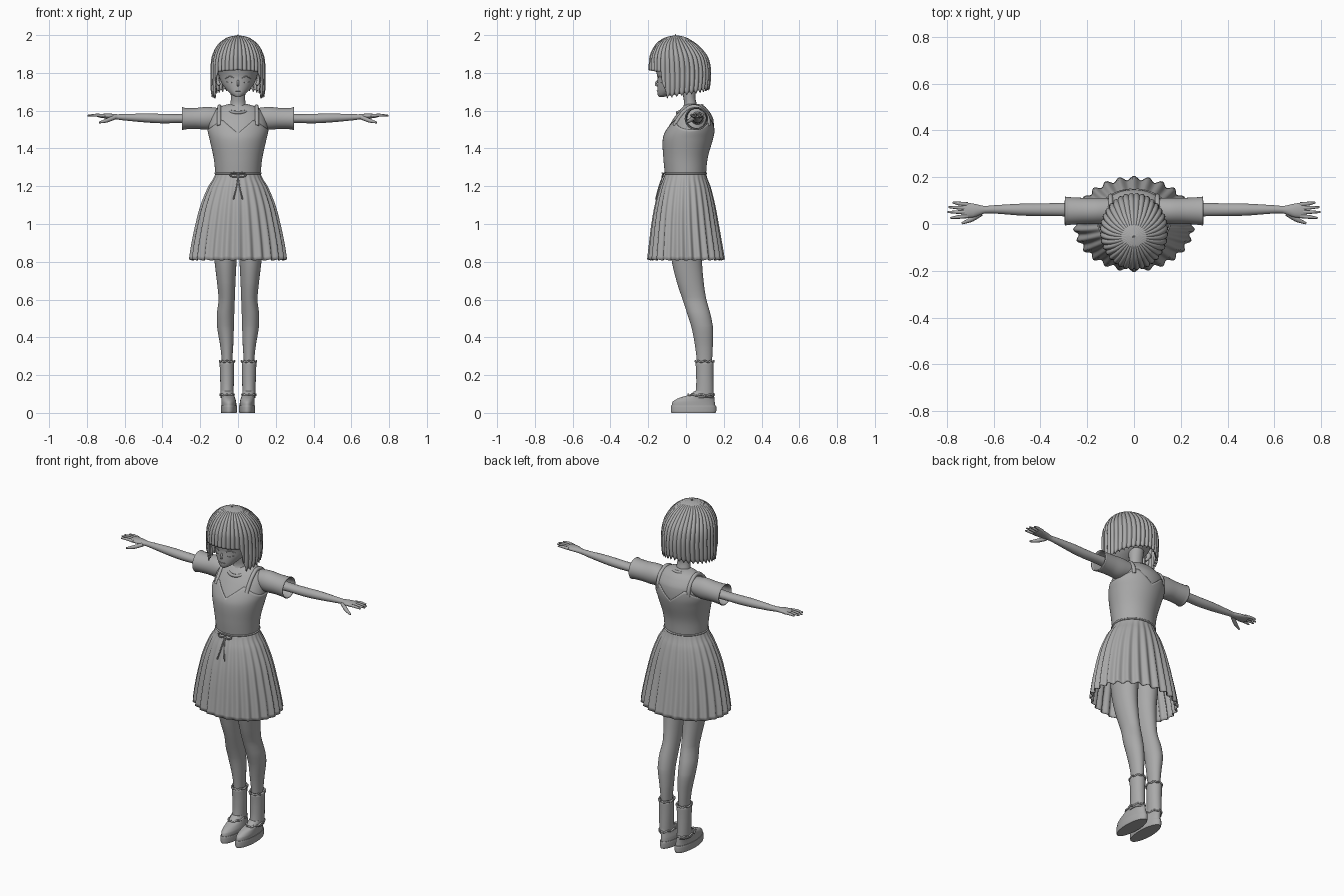
import bpy, bmesh
from math import sin, cos, pi, asin, radians
from mathutils import Vector

if "Cube" in bpy.data.objects:
    bpy.data.objects.remove(bpy.data.objects["Cube"])

grey = bpy.data.materials.new("plain_grey")
grey.use_nodes = True
grey.diffuse_color = (0.4, 0.4, 0.4, 1)
grey.node_tree.nodes["Principled BSDF"].inputs["Base Color"].default_value = (0.4, 0.4, 0.4, 1)


def interp(table, t):
    """Smooth value of a table whose first column is the sorted key."""
    rows = sorted(table)
    t = min(max(t, rows[0][0]), rows[-1][0])
    i = max(k for k in range(len(rows) - 1) if rows[k][0] <= t)
    p, q = rows[i], rows[i + 1]
    before, after = rows[max(i - 1, 0)], rows[min(i + 2, len(rows) - 1)]
    d = q[0] - p[0]
    u = (t - p[0]) / d
    out = []
    for k in range(1, len(p)):
        m0 = (q[k] - before[k]) / (q[0] - before[0]) * d
        m1 = (after[k] - p[k]) / (after[0] - p[0]) * d
        out.append((2*u**3 - 3*u**2 + 1) * p[k] + (u**3 - 2*u**2 + u) * m0
                   + (3*u**2 - 2*u**3) * q[k] + (u**3 - u**2) * m1)
    return out


def surf(table, a, t, grow=0.0):
    """Point on a loft: angle a from the front, height t."""
    c, r, front, back = interp(table, t)
    half = (back - front) / 2 + grow
    return Vector((c + (r + grow) * sin(a), (front + back) / 2 - half * cos(a), t))


def finish(ob, angle=40):
    ob.data.materials.append(grey)
    bpy.ops.object.select_all(action='DESELECT')
    ob.select_set(True)
    bpy.context.view_layer.objects.active = ob
    bpy.ops.object.shade_smooth_by_angle(angle=radians(angle))
    return ob


def grid(name, rows, cap=True, solid=0, mirror=False, angle=40):
    """Skin closed rows of points into one object."""
    bm = bmesh.new()
    rings = [[bm.verts.new(p) for p in row] for row in rows]
    for lo, hi in zip(rings, rings[1:]):
        for j in range(len(lo)):
            k = (j + 1) % len(lo)
            bm.faces.new((lo[j], lo[k], hi[k], hi[j]))
    if cap:
        bm.faces.new(rings[0])
        bm.faces.new(rings[-1])
    bmesh.ops.remove_doubles(bm, verts=bm.verts, dist=0.0003)
    bmesh.ops.recalc_face_normals(bm, faces=bm.faces)
    me = bpy.data.meshes.new(name)
    bm.to_mesh(me)
    bm.free()
    ob = bpy.data.objects.new(name, me)
    bpy.context.collection.objects.link(ob)
    finish(ob, angle)
    if solid:
        m = ob.modifiers.new("thickness", 'SOLIDIFY')
        m.thickness, m.offset = solid, -1
    if mirror:
        ob.modifiers.new("mirror", 'MIRROR')
    return ob


def loft(name, table, n=32, steps=24, sideways=False, **kw):
    keys = [row[0] for row in table]
    lo, hi = min(keys), max(keys)
    ts = sorted({lo + (hi - lo) * i / steps for i in range(steps + 1)} | set(keys))
    rows = [[surf(table, 2 * pi * j / n, t) for j in range(n)] for t in ts]
    if sideways:
        rows = [[Vector((p.z, p.y, p.x)) for p in row] for row in rows]
    return grid(name, rows, **kw)


def tube(name, points, radii, closed=False):
    cu = bpy.data.curves.new(name, 'CURVE')
    cu.dimensions, cu.bevel_depth, cu.bevel_resolution = '3D', 1, 2
    cu.use_fill_caps, cu.resolution_u = True, 6
    sp = cu.splines.new('BEZIER')
    sp.bezier_points.add(len(points) - 1)
    sp.use_cyclic_u = closed
    for bp, p, r in zip(sp.bezier_points, points, radii):
        bp.co, bp.radius = p, r
        bp.handle_left_type = bp.handle_right_type = 'AUTO'
    ob = bpy.data.objects.new(name, cu)
    bpy.context.collection.objects.link(ob)
    cu.materials.append(grey)
    return ob


# Table columns: height, centre, half width, front y, back y
TORSO = [(1.25, 0, .113, -.105, .1), (1.35, 0, .124, -.115, .11), (1.45, 0, .146, -.118, .138),
         (1.5, 0, .156, -.1, .147), (1.56, 0, .148, -.065, .143), (1.6, 0, .125, -.035, .12),
         (1.622, 0, .095, -.015, .1), (1.635, 0, .05, 0, .07)]
loft("blouse", TORSO, n=48)

# Bodice with a pointed neckline front and back
def neckline(a):
    x = .15 * abs(sin(a))
    return 1.48 + .9 * x if x < .08 else 1.552 - .75 * (x - .08)

N = 96
grid("bodice", [[surf(TORSO, 2*pi*j/N, 1.26 + (neckline(2*pi*j/N) - 1.26) * i/20, .005)
                 for j in range(N)] for i in range(21)], cap=False, solid=.006)

# Shoulder straps following the blouse
for side in (-1, 1):
    pts = []
    for z in (1.52, 1.56, 1.6):
        pts.append(surf(TORSO, asin(min(.1 / interp(TORSO, z)[1], 1)), z))
    pts += [Vector((.098, .04, 1.622))]
    for z in (1.6, 1.56, 1.52):
        pts.append(surf(TORSO, pi - asin(min(.1 / interp(TORSO, z)[1], 1)), z))
    tube("shoulder_strap", [(side * p.x, p.y, p.z) for p in pts], [.011] * len(pts))

# Pleated open skirt
SKIRT = [(.81, 0, .253, -.197, .197), (.9, 0, .24, -.188, .183), (1.0, 0, .22, -.177, .167),
         (1.1, 0, .195, -.161, .15), (1.2, 0, .155, -.136, .127), (1.24, 0, .13, -.12, .112),
         (1.275, 0, .115, -.109, .104)]
N = 208
rows = []
for i in range(25):
    z = 1.275 - .465 * i / 24
    rows.append([surf(SKIRT, 2*pi*j/N, z, .009 * (i/24) ** .7 * cos(26 * 2*pi*j/N))
                 + Vector((0, 0, .003 * i/24 * cos(52 * pi * j/N))) for j in range(N)])
grid("skirt", rows, cap=False, solid=.004, angle=60)

# Waist cord with its bow
cord = [surf(SKIRT, 2*pi*j/24, 1.268, .002) for j in range(24)]
tube("waist_cord", cord, [.005] * 24, True)
for s in (-1, 1):
    tube("bow_loop", [(0, -.121, 1.26), (s*.025, -.126, 1.27), (s*.042, -.123, 1.262),
                      (s*.025, -.127, 1.25)], [.004] * 4, True)
    tube("bow_tail", [(0, -.121, 1.258), (s*.008, -.142, 1.2), (s*.024, -.161, 1.13)], [.0035] * 3)

# Neck and its open collar
loft("neck", [(1.57, 0, .06, -.055, .08), (1.6, 0, .05, -.03, .065), (1.63, 0, .041, -.012, .058),
              (1.67, 0, .038, -.014, .05), (1.74, 0, .042, -.03, .06)])
tube("collar", [(.058*sin(a), .02 - .065*cos(a), 1.608 - .018*cos(a))
                for a in (2*pi*j/16 for j in range(16))], [.009] * 16, True)

# Head with nose, eyes, mouth and ears
HEAD = [(1.672, 0, .01, -.143, -.12), (1.684, 0, .033, -.15, -.08), (1.71, 0, .06, -.152, -.02),
        (1.74, 0, .084, -.152, .05), (1.78, 0, .1, -.152, .095), (1.85, 0, .115, -.165, .11),
        (1.93, 0, .095, -.135, .075), (1.965, 0, .05, -.09, .02)]
loft("head", HEAD, n=40)
tube("nose", [(0, -.143, 1.765), (0, -.159, 1.738), (0, -.146, 1.731)], [.005, .006, .004])

def on_face(x, z, lift=.001):
    return surf(HEAD, asin(x / interp(HEAD, z)[1]), z, lift)

for s in (-1, 1):
    tube("eyelash", [on_face(s*x, z) for x, z in ((.02, 1.772), (.042, 1.781), (.066, 1.77))],
         [.002, .003, .002])
    tube("lower_lid", [on_face(s*x, z) for x, z in ((.026, 1.751), (.043, 1.747), (.06, 1.752))],
         [.0015] * 3)
    tube("ear", [(s*.1, -.02, 1.79), (s*.112, -.01, 1.765), (s*.098, -.02, 1.735)], [.01, .014, .008])
tube("mouth", [on_face(x, 1.705) for x in (-.018, 0, .018)], [.002, .003, .002])

# Bobbed hair: ribbed cap with a fringe cut above the eyes
HAIR = [(1.65, 0, .128, -.175, .1), (1.72, 0, .138, -.185, .119), (1.8, 0, .138, -.19, .126),
        (1.86, 0, .136, -.189, .118), (1.9, 0, .127, -.182, .1), (1.95, 0, .1, -.155, .054),
        (1.98, 0, .067, -.12, .012), (1.993, 0, .038, -.09, -.018), (1.999, 0, .001, -.052, -.05)]

def hair_end(a):
    phi = min(a, 2 * pi - a)
    if phi < .85:
        z = 1.815 - .01 * phi
    elif phi < 1.1:
        z = 1.806 - (phi - .85) * .57
    else:
        z = 1.664 + .05 * (phi - 1.1) / (pi - 1.1)
    return z + .014 * abs(cos(18 * a)) * (phi > .85)

N, M = 216, 30
rows = []
for i in range(M + 1):
    s = (i / M) ** 1.8
    rows.append([surf(HAIR, 2*pi*j/N, 1.999 - (1.999 - hair_end(2*pi*j/N)) * s,
                      .008 * abs(sin(36 * pi * j/N)) * min(1, i / 12)) for j in range(N)])
grid("hair", rows, cap=False, solid=.008, angle=35)

# Sleeves, arms and hands
loft("sleeve", [(.1, 1.563, .05, .005, .11), (.16, 1.56, .06, 0, .112), (.22, 1.559, .056, 0, .112),
                (.28, 1.558, .057, -.004, .115), (.295, 1.558, .061, -.007, .117)],
     sideways=True, cap=False, solid=.005, mirror=True)
loft("arm", [(.12, 1.56, .035, .025, .095), (.3, 1.558, .024, .033, .09), (.4, 1.558, .025, .034, .088),
             (.48, 1.561, .024, .036, .087), (.6, 1.565, .017, .045, .08), (.64, 1.567, .014, .045, .077),
             (.68, 1.571, .014, .03, .086), (.72, 1.572, .011, .026, .092), (.738, 1.572, .007, .03, .09)],
     n=20, sideways=True, mirror=True)
for s in (-1, 1):
    for y, spread, tip in ((.034, -.008, .785), (.051, 0, .797), (.068, .004, .793), (.084, .008, .775)):
        tube("finger", [(s*.71, y, 1.573), (s*.75, y + spread/2, 1.576), (s*tip, y + spread, 1.574)],
             [.009, .008, .004])
    tube("thumb", [(s*.655, .045, 1.564), (s*.695, .02, 1.548), (s*.735, .003, 1.537)], [.012, .011, .005])

# Legs
loft("leg", [(.2, .058, .026, .06, .13), (.28, .058, .028, .057, .138), (.36, .06, .035, .047, .142),
             (.45, .066, .044, .03, .143), (.52, .066, .046, .008, .13), (.6, .06, .043, -.018, .108),
             (.68, .062, .048, -.045, .095), (.8, .066, .058, -.075, .085), (.9, .068, .066, -.085, .09),
             (1.0, .062, .062, -.085, .09), (1.1, .06, .06, -.08, .085)], mirror=True)

# Boots: sole, upper, shaft, cuff and instep strap
loft("sole", [(0, .048, .041, -.077, .157), (.008, .048, .043, -.08, .16), (.036, .048, .043, -.08, .16),
              (.04, .048, .042, -.078, .158)], steps=4, mirror=True)
loft("shoe_upper", [(.036, .048, .039, -.076, .154), (.06, .049, .039, -.07, .152),
                    (.08, .052, .036, -.035, .15), (.095, .056, .035, .015, .148),
                    (.115, .058, .034, .045, .146)], steps=10, mirror=True)
loft("boot_shaft", [(.08, .058, .035, .04, .147), (.12, .058, .035, .052, .146),
                    (.2, .058, .037, .054, .145), (.275, .059, .039, .05, .146)],
     steps=10, cap=False, solid=.005, mirror=True)
for s in (-1, 1):
    for name, z, w, f, b in (("boot_cuff", .272, .039, .05, .147), ("ankle_trim", .095, .036, .012, .15)):
        tube(name, [(s*(.058 + w*sin(t)), (f + b)/2 - (b - f)/2*cos(t), z + .003*cos(t*8))
                    for t in (2*pi*j/16 for j in range(16))], [.005] * 16, True)
